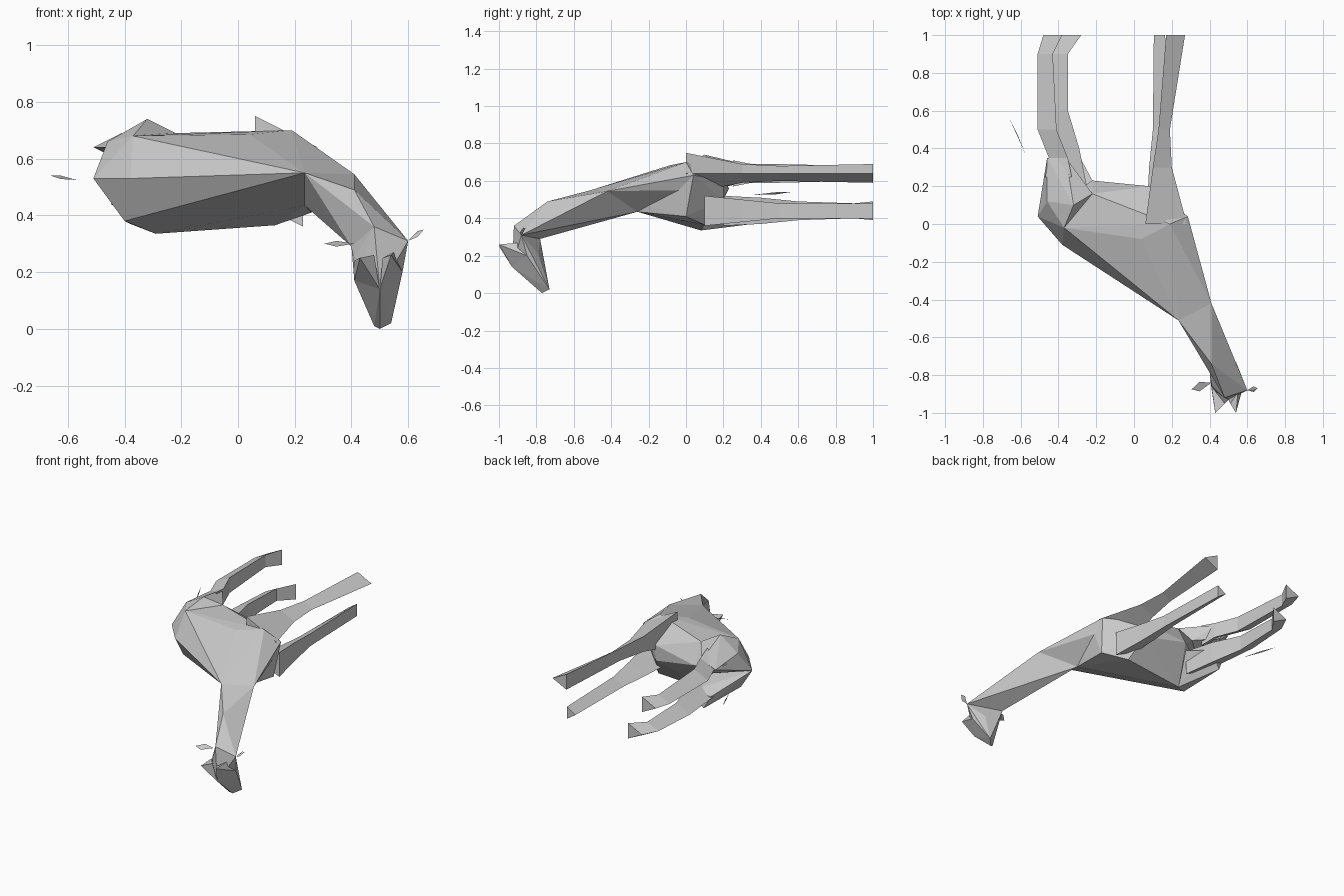
import bpy, bmesh
from mathutils import Vector

cube = bpy.data.objects.get("Cube")
if cube:
    bpy.data.objects.remove(cube)

GREY = (.6, .6, .6, 1)
hide = bpy.data.materials.new("grey hide")
hide.use_nodes = True
hide.diffuse_color = GREY
hide.node_tree.nodes["Principled BSDF"].inputs["Base Color"].default_value = GREY


def finish(name, bm):
    """Turn a bmesh into a named grey object."""
    bmesh.ops.recalc_face_normals(bm, faces=bm.faces)
    mesh = bpy.data.meshes.new(name)
    bm.to_mesh(mesh)
    bm.free()
    mesh.materials.append(hide)
    obj = bpy.data.objects.new(name, mesh)
    bpy.context.collection.objects.link(obj)
    return obj


def hull(name, *corners):
    """Faceted solid wrapped around its corner points."""
    bm = bmesh.new()
    for corner in corners:
        bm.verts.new(corner)
    result = bmesh.ops.convex_hull(bm, input=bm.verts)
    loose = {item for item in result["geom_interior"] if isinstance(item, bmesh.types.BMVert)}
    bmesh.ops.delete(bm, geom=list(loose), context="VERTS")
    return finish(name, bm)


def limb(name, z, path):
    """Three-sided limb along y; each station is y, x and the offset from ridge to x.
    The flat side is as tall as the station is wide, but never thinner than the shin."""
    shin = .04
    bm = bmesh.new()
    rings = []
    for y, x, half in path:
        tall = max(shin, abs(half))
        section = ((x - half, z), (x + half, z + tall), (x + half, z - tall))
        rings.append([bm.verts.new((px, y, pz)) for px, pz in section])
    for ring, following in zip(rings, rings[1:]):
        for i in range(len(ring)):
            bm.faces.new((ring[i - 1], ring[i], following[i], following[i - 1]))
    bm.faces.new(rings[0])
    bm.faces.new(rings[-1])
    return finish(name, bm)


def leaf(name, root, tip, side):
    """Thin pointed blade from root to tip, widened along side."""
    root, tip, side = Vector(root), Vector(tip), Vector(side)
    middle = root.lerp(tip, .6)
    thickness = (tip - root).cross(side).normalized() * .004
    return hull(name, root, tip, middle + side, middle - side, middle + thickness)


# Corners shared by torso, haunches and chest
rump = (-.51, .04, .53)
hip = (-.37, -.02, .68)
flank = (-.22, .16, .69)
low_hip = (-.4, 0, .38)
low_flank = (-.29, .08, .335)
shoulder = (.19, 0, .7)
shoulder_back = (.04, -.08, .685)
chest = (.285, .04, .63)
breast = (.285, -.04, .55)

# Corners shared by chest, neck and head
withers = (.235, -.51, .55)
neck_under = (.235, -.26, .435)
throat = (.41, -.42, .545)
crown = (.48, -.92, .36)
left_jaw = (.6, -.88, .31)
right_jaw = (.4, -.78, .29)
brow = (.5, -.93, .14)
right_temple = (.41, -.87, .17)
left_temple = (.58, -.85, .2)

# Torso, chest and neck
hull("torso", rump, hip, flank, low_hip, low_flank, withers, neck_under,
     shoulder, shoulder_back, chest, breast, (-.38, -.11, .53), (-.22, .23, .56),
     (.08, .2, .6), (.08, .2, .5), (.13, .1, .365), (.26, 0, .41))
hull("chest", shoulder, shoulder_back, chest, breast, withers, neck_under, throat)
hull("neck", withers, neck_under, throat, (.41, -.74, .49), crown, left_jaw, right_jaw)

# Haunches
hull("upper_haunch", rump, hip, flank, (-.32, .1, .74), (-.46, .12, .66),
     (-.46, .35, .64), (-.36, .35, .68), (-.4, .35, .6), (-.28, .22, .6))
hull("lower_haunch", rump, low_hip, low_flank, (-.22, .23, .5),
     (-.38, .36, .37), (-.42, .34, .45), (-.3, .38, .47))

# Head, horns and ears
hull("head", crown, left_jaw, right_jaw, brow, right_temple, left_temple,
     (.41, -.85, .25), (.48, -.78, .01), (.5, -.77, 0), (.54, -.73, .02), (.53, -.79, .21))
hull("right_horn", (.43, -1, .25), (.48, -.95, .26), (.41, -.86, .24), brow, right_temple)
hull("left_horn", (.54, -1, .26), (.51, -.95, .25), (.55, -.89, .27), brow, left_temple)
leaf("right_ear", (.41, -.84, .3), (.305, -.875, .3), (0, .025, .01))
leaf("left_ear", left_jaw, (.655, -.87, .35), (0, .015, .01))

# Legs, thigh to hoof
UPPER, LOWER = .64, .44
limb("upper_hind_leg", UPPER, ((.25, -.4, .07), (.35, -.4, .05), (.5, -.46, .05),
                               (.9, -.47, .04), (1, -.43, .05)))
limb("lower_hind_leg", LOWER, ((.2, -.33, .08), (.4, -.36, .07), (.6, -.4, .05),
                               (.9, -.39, .04), (1, -.33, .05)))
limb("upper_front_leg", UPPER, ((0, .17, -.11), (.3, .15, -.05), (.5, .16, -.03),
                                (1, .22, -.05)))
limb("lower_front_leg", LOWER, ((.1, .15, .08), (.3, .14, .06), (.5, .14, .04),
                                (1, .135, .03)))

# Tail
leaf("tail", (-.57, .36, .525), (-.66, .56, .54), (0, 0, .006))
